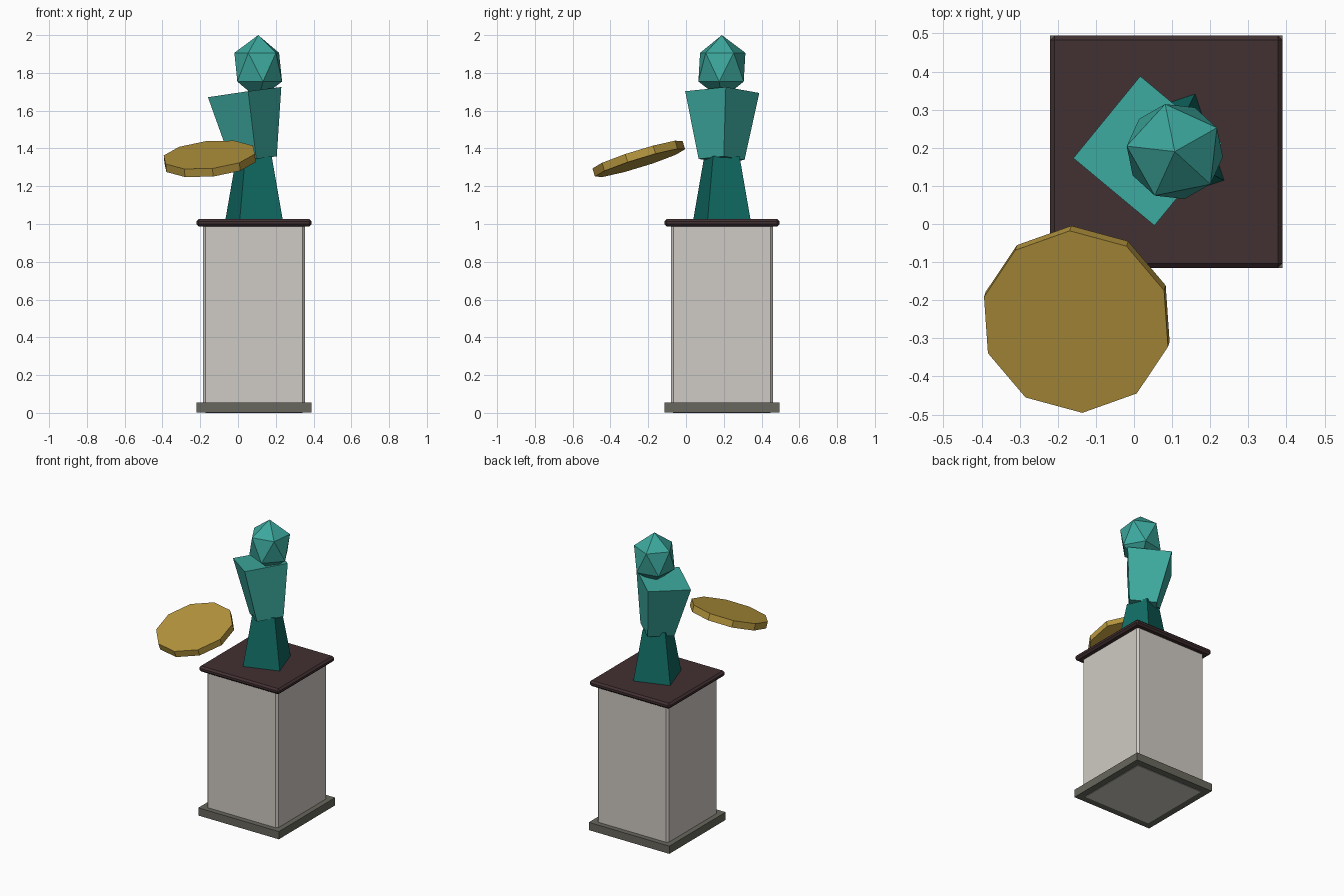
import bpy, bmesh, math
from mathutils import Vector, Matrix

if "Cube" in bpy.data.objects:
    bpy.data.objects.remove(bpy.data.objects["Cube"])


def srgb(r, g, b):
    lin = [((c / 255 + 0.055) / 1.055) ** 2.4 for c in (r, g, b)]
    return (*lin, 1.0)


def material(name, rgb):
    m = bpy.data.materials.new(name)
    m.diffuse_color = srgb(*rgb)
    m.use_nodes = True
    m.node_tree.nodes["Principled BSDF"].inputs["Base Color"].default_value = m.diffuse_color
    return m


STONE = material("pale stone", (207, 202, 195))
GREY = material("grey stone", (104, 103, 93))
DARK = material("dark wood", (66, 48, 50))
DEEP = material("deep teal", (17, 108, 101))
TEAL = material("teal", (60, 168, 157))
GOLD = material("gold", (182, 150, 62))

CX, CY = 0.085, 0.19  # plinth axis


def finish(name, bm, mat, bevel=0.0):
    bmesh.ops.recalc_face_normals(bm, faces=bm.faces)
    me = bpy.data.meshes.new(name)
    bm.to_mesh(me)
    bm.free()
    me.materials.append(mat)
    ob = bpy.data.objects.new(name, me)
    bpy.context.collection.objects.link(ob)
    if bevel:
        mod = ob.modifiers.new("chamfer", 'BEVEL')
        mod.width = bevel
        mod.segments = 1
    return ob


def slab(name, half, z0, z1, mat, bevel=0.0):
    bm = bmesh.new()
    bmesh.ops.create_cube(bm, size=1, matrix=Matrix.Translation((CX, CY, (z0 + z1) / 2))
                          @ Matrix.Diagonal((2 * half, 2 * half, z1 - z0, 1)))
    return finish(name, bm, mat, bevel)


def frustum(name, centre, axis, r1, r2, depth, sides, turn, mat):
    """Tapered prism along an axis, with one corner turned to the given angle."""
    bm = bmesh.new()
    tilt = Vector((0, 0, 1)).rotation_difference(Vector(axis).normalized()).to_matrix().to_4x4()
    ring = []
    for r, z in ((r1, -depth / 2), (r2, depth / 2)):
        angles = [math.radians(turn) + math.tau * i / sides for i in range(sides)]
        ring.append([bm.verts.new((r * math.cos(a), r * math.sin(a), z)) for a in angles])
    bm.faces.new(ring[0])
    bm.faces.new(ring[1])
    for i in range(sides):
        j = (i + 1) % sides
        bm.faces.new((ring[0][i], ring[0][j], ring[1][j], ring[1][i]))
    bm.transform(Matrix.Translation(centre) @ tilt)
    return finish(name, bm, mat)


# plinth
slab("plinth_base", 0.305, 0.002, 0.055, GREY)
slab("plinth_column", 0.27, 0.0, 1.0, STONE, 0.013)
slab("plinth_cap", 0.305, 0.988, 1.026, DARK, 0.012)

# figure
frustum("legs", (CX, CY, 1.19), (0, 0, 1), 0.17, 0.104, 0.34, 4, -26.5, DEEP)
frustum("torso", (0.06, 0.19, 1.52), (-0.14, 0.01, 1), 0.122, 0.197, 0.36, 4, 5.5, TEAL)

bm = bmesh.new()
bmesh.ops.create_icosphere(bm, subdivisions=1, radius=1,
                           matrix=Matrix.Translation((0.107, 0.19, 1.83))
                           @ Matrix.Rotation(math.radians(29.5), 4, 'Z')
                           @ Matrix.Diagonal((0.142, 0.142, 0.17, 1)))
finish("head", bm, TEAL)

# tilted disc held out in front
frustum("disc", (-0.15, -0.25, 1.345), (-0.10, -0.31, 1), 0.25, 0.25, 0.045, 10, 93, GOLD)
